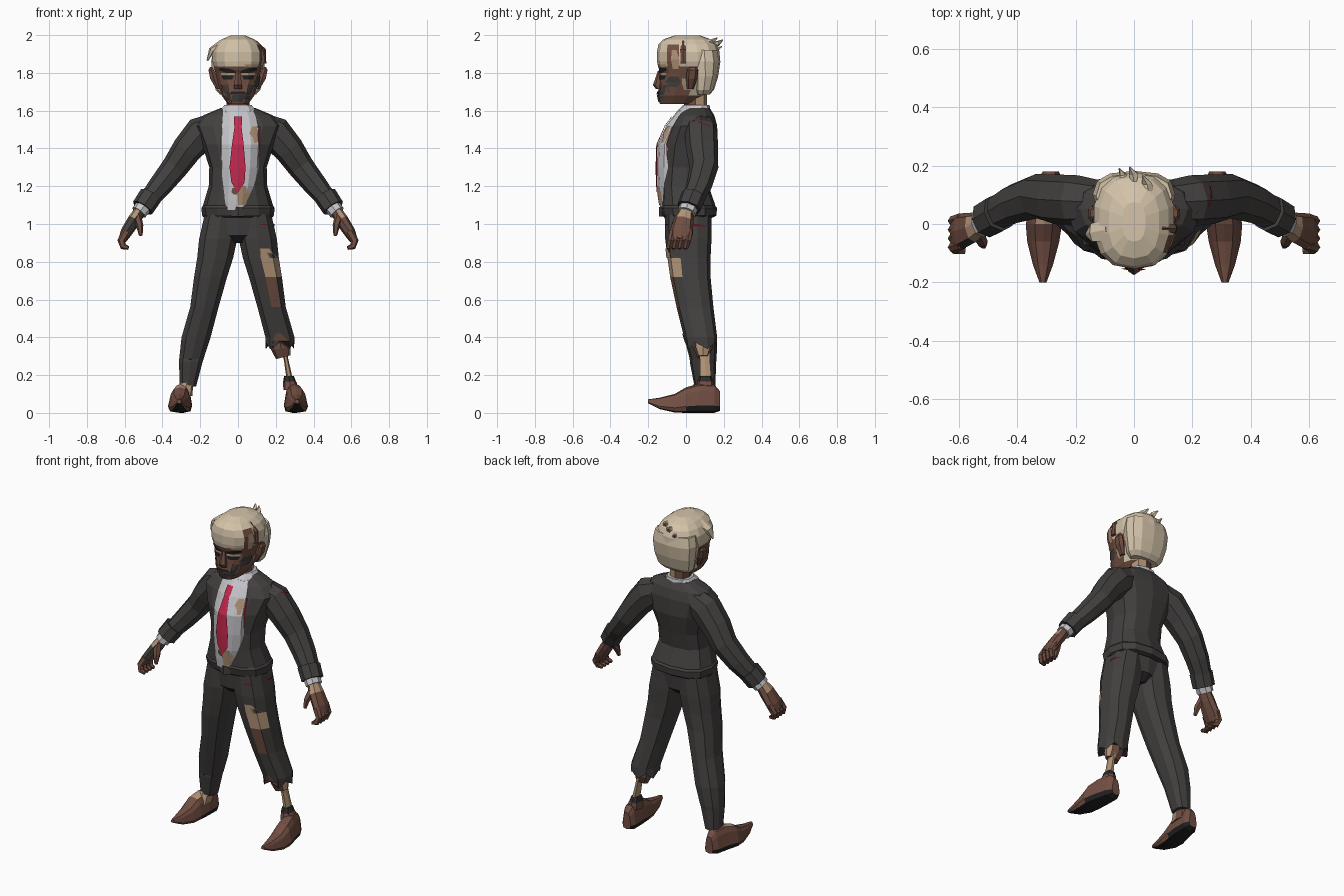
import bpy, bmesh, math
from mathutils import Vector
from mathutils.bvhtree import BVHTree

cube = bpy.data.objects.get("Cube")
if cube:
    bpy.data.objects.remove(cube, do_unlink=True)

COLOURS = {
    "suit": (.055, .051, .049), "dark_suit": (.025, .024, .024),
    "shirt": (.56, .56, .59), "tie_red": (.55, .022, .075),
    "skin": (.16, .075, .053), "tan": (.44, .29, .18),
    "hair": (.66, .55, .40), "shoe_brown": (.17, .078, .056),
    "black": (.016, .015, .016), "seam_red": (.13, .006, .012)}
MATS = {}
for key, rgb in COLOURS.items():
    m = bpy.data.materials.new(key)
    m.use_nodes = True
    m.diffuse_color = (*rgb, 1)
    bsdf = m.node_tree.nodes["Principled BSDF"]
    bsdf.inputs["Base Color"].default_value = (*rgb, 1)
    bsdf.inputs["Roughness"].default_value = .9
    MATS[key] = m


def finish(name, bm, colour, paint=None):
    """Turn a bmesh into an object; paint(centre, normal) may name a colour."""
    me = bpy.data.meshes.new(name)
    bm.normal_update()
    used = [colour]
    for f in bm.faces:
        c = (paint and paint(f.calc_center_median(), f.normal)) or colour
        if c not in used:
            used.append(c)
        f.material_index = used.index(c)
    for c in used:
        me.materials.append(MATS[c])
    bm.to_mesh(me)
    bm.free()
    ob = bpy.data.objects.new(name, me)
    bpy.context.collection.objects.link(ob)
    return ob


def skin_rings(name, rings, colour, paint):
    bm = bmesh.new()
    loops = [[bm.verts.new(p) for p in r] for r in rings]
    n = len(loops[0])
    for a, b in zip(loops, loops[1:]):
        for i in range(n):
            j = (i + 1) % n
            bm.faces.new((a[i], a[j], b[j], b[i]))
    bm.faces.new(loops[0][::-1])
    bm.faces.new(loops[-1])
    bmesh.ops.recalc_face_normals(bm, faces=bm.faces)
    return finish(name, bm, colour, paint)


def outline(sides, power):
    pts = []
    for i in range(sides):
        a = 2 * math.pi * i / sides - math.pi / 2
        pts.append([math.copysign(abs(t) ** power, t) for t in (math.cos(a), math.sin(a))])
    return pts


def loft(name, rows, colour, sides=12, power=.8, paint=None, along="z", side=1, jag=0, taper=0):
    """Rows: position along the axis, centre x, half width, low and high edge."""
    rings = []
    for k, (t, cx, r, lo, hi) in enumerate(rows):
        ring = []
        for i, (c, s) in enumerate(outline(sides, power)):
            w = (lo + hi) / 2 + s * (hi - lo) / 2
            d = t + (jag * (-1) ** i if k == 0 else 0)
            x = side * (cx + c * r * (1 - taper * (s + 1) / 2))
            ring.append((x, w, d) if along == "z" else (x, d, w))
        rings.append(ring)
    return skin_rings(name, rings, colour, paint)


def tube(name, path, colour, sides=8, paint=None, side=1):
    """Path: x, y, z, half depth, half thickness."""
    rings = []
    pts = [Vector(p[:3]) for p in path]
    for k, p in enumerate(path):
        t = (pts[min(k + 1, len(pts) - 1)] - pts[max(k - 1, 0)]).normalized()
        u = Vector((0, 1, 0))
        u = (u - t * t.dot(u)).normalized()
        v = t.cross(u)
        ring = [pts[k] + u * c * p[3] + v * s * p[4] for c, s in outline(sides, .9)]
        rings.append([(side * q.x, q.y, q.z) for q in ring])
    return skin_rings(name, rings, colour, paint)


def decal(name, target, rows, colour, axis="y", lift=.006):
    """Thin painted plate laid on a part; rows: z, left, right, top to bottom."""
    tree = BVHTree.FromPolygons([v.co for v in target.data.vertices],
                                [p.vertices for p in target.data.polygons])
    bm = bmesh.new()
    grid = []
    for z, a, b in rows:
        line = []
        for w in (a, (a + b) / 2, b):
            o, d = ((w, -2, z), (0, 1, 0)) if axis == "y" else ((2, w, z), (-1, 0, 0))
            d = Vector(d)
            hit = tree.ray_cast(Vector(o), d)[0]
            if hit is None:
                hit = tree.find_nearest(Vector((w, -.12, z) if axis == "y" else (.2, w, z)))[0]
            line.append(bm.verts.new(hit - d * lift))
        grid.append(line)
    for t, b in zip(grid, grid[1:]):
        for i in range(2):
            bm.faces.new((t[i], b[i], b[i + 1], t[i + 1]))
    return finish(name, bm, colour)


# Jacket, and the shirt front swelling out of it
jacket = loft("jacket", [
    (1.07, 0, .18, -.125, .15), (1.1, 0, .185, -.13, .155), (1.2, 0, .155, -.13, .12),
    (1.3, 0, .152, -.128, .14), (1.42, 0, .19, -.118, .168), (1.52, 0, .23, -.078, .165),
    (1.575, 0, .185, -.045, .15), (1.615, 0, .09, -.01, .125)], "suit")
shirt = loft("shirt_front", [
    (1.075, -.015, .075, -.136, 0), (1.12, -.01, .085, -.142, 0), (1.2, .002, .098, -.15, 0),
    (1.3, .008, .107, -.154, 0), (1.42, .01, .112, -.15, 0), (1.52, .01, .108, -.105, .03),
    (1.57, .006, .1, -.068, .05), (1.6, 0, .09, -.045, .07)], "shirt", power=.95)
decal("tie", shirt, [(1.57, -.02, .02), (1.53, -.022, .022), (1.52, -.018, .018),
                     (1.42, -.032, .03), (1.3, -.045, .04), (1.22, -.035, .035),
                     (1.17, -.004, .004)], "tie_red", lift=.009)
decal("chest_wound", shirt, [(1.515, .075, .1), (1.48, .06, .105), (1.455, .08, .105),
                             (1.43, .085, .1)], "tan")
decal("belly_wound", shirt, [(1.2, .01, .04), (1.16, -.005, .06), (1.1, 0, .04)], "tan")
decal("belly_cut", shirt, [(1.19, -.03, -.01), (1.17, -.035, .0), (1.155, -.02, -.005)], "skin")
decal("jacket_lining", jacket, [(1.52, .112, .12), (1.42, .108, .118), (1.34, .106, .112)],
      "seam_red", lift=.004)

# Belt and hips
loft("belt", [(1.035, 0, .182, -.115, .145), (1.045, 0, .19, -.125, .16),
              (1.085, 0, .194, -.136, .165), (1.1, 0, .183, -.128, .15)], "suit",
     paint=lambda c, n: "dark_suit" if c.z < 1.042 else None)
loft("belt_buckle", [(1.04, 0, .035, -.142, -.11), (1.09, 0, .035, -.142, -.11)],
     "suit", sides=4, power=1)
loft("hips", [(.9, 0, .07, -.06, .08), (.94, 0, .13, -.105, .125),
              (1.06, 0, .18, -.115, .14)], "suit",
     paint=lambda c, n: "dark_suit" if c.z < .93 else None)


# Trousers, the left one torn off at the shin
def torn_paint(c, n):
    if n.y < -.3 and n.x > -.2:
        if .72 < c.z < .82:
            return "tan"
        if .56 < c.z < .72 and n.x < .6:
            return "skin"


thigh = [(.72, .145, .091, -.084, .13), (.82, .121, .099, -.098, .13),
         (.92, .105, .105, -.11, .135), (1.05, .09, .09, -.11, .135)]
shin = [(.4, .222, .08, -.01, .165), (.56, .178, .078, -.05, .145)]
right_leg = loft("right_trouser", [(.14, .265, .045, .045, .155), (.27, .25, .065, .02, .16),
                                   (.285, .247, .067, .02, .162)] + shin + thigh,
                 "suit", sides=10, side=-1)
decal("right_hem_seam", right_leg, [(.288, -.305, -.2), (.28, -.305, -.2)], "black", lift=.003)
left_leg = loft("left_trouser", [(.355, .222, .078, .0, .165)] + shin + thigh, "suit",
                sides=10, paint=torn_paint, jag=.018)
decal("thigh_tear", left_leg, [(.87, .115, .165), (.85, .12, .18), (.82, .12, .21)], "tan")
decal("hem_tear", left_leg, [(.42, .2, .225), (.38, .185, .27), (.35, .18, .27)], "skin")
decal("left_pocket_seam", left_leg, [(1.0, .12, .16), (.994, .12, .16)], "seam_red", lift=.004)
decal("hip_seam", left_leg, [(1.0, .02, .06), (.988, .02, .11)], "seam_red", "x", .004)

# Stump, shin bone and ankles
tube("left_stump", [(.215, .09, .42, .055, .06), (.228, .09, .34, .05, .052),
                    (.24, .09, .295, .03, .04)], "skin",
     paint=lambda c, n: "tan" if n.x > .6 else None)
tube("shin_bone", [(.235, .095, .37, .036, .016), (.255, .1, .28, .03, .012),
                   (.275, .105, .17, .034, .017)], "tan", sides=6)
loft("left_sock", [(.12, .28, .04, .05, .15), (.16, .275, .036, .06, .145),
                   (.165, .273, .034, .06, .145), (.195, .27, .026, .07, .135)],
     "shoe_brown", sides=8, paint=lambda c, n: "dark_suit" if c.z > .163 else None)
loft("right_ankle", [(.09, .28, .038, .015, .14), (.2, .268, .035, .06, .14)], "skin",
     sides=8, side=-1, paint=lambda c, n: "tan" if n.y < 0 else None)


# Arms, cuffs, hands and shoes
def hand_paint(s):
    def rule(c, n):
        if c.z > 1.03 and n.z > .25:
            return "tan"
        if s < 0 and n.y < -.3 and c.z > .96:
            return "suit"
    return rule


def shoe_paint(s):
    def rule(c, n):
        if n.z < -.5 or (c.y > -.02 and c.z < .035):
            return "black"
        if s < 0 and 0 < c.y < .05 and n.z > .5 and c.x > -.32:
            return "tan"
    return rule


for s, word in ((1, "left"), (-1, "right")):
    sleeve = tube(word + "_sleeve", [
        (.12, .075, 1.515, .075, .075), (.195, .08, 1.48, .087, .092),
        (.27, .085, 1.395, .085, .08), (.335, .095, 1.30, .076, .07),
        (.41, .07, 1.205, .068, .062), (.475, .035, 1.125, .058, .052)], "suit", side=s)
    if s > 0:
        decal("shoulder_seam", sleeve, [(1.55, .03, .045), (1.54, .06, .075), (1.53, .09, .105),
                                        (1.515, .125, .135)], "seam_red", "x", .004)
    tube(word + "_jacket_cuff", [(.462, .04, 1.15, .066, .062), (.505, .015, 1.085, .064, .06)],
         "suit", side=s)
    tube(word + "_shirt_cuff", [(.49, .02, 1.105, .05, .045), (.525, .003, 1.06, .05, .042)],
         "shirt", side=s)
    tube(word + "_palm", [(.515, .005, 1.075, .035, .03), (.55, -.012, 1.02, .052, .035),
                          (.592, -.025, .955, .062, .031), (.612, -.03, .915, .055, .022)],
         "skin", side=s, paint=hand_paint(s))
    for i in range(4):
        y = .02 - .03 * i
        tube(f"{word}_finger_{i + 1}", [
            (.59, y, .96, .018, .022), (.618, y - .01, .91, .018, .021),
            (.607, y - .02, .88, .016, .018), (.58, y - .025, .873, .01, .01)],
            "skin", sides=6, side=s)
    tube(word + "_thumb", [(.535, -.03, 1.04, .024, .024), (.52, -.06, .99, .021, .019),
                           (.515, -.075, .94, .01, .01)], "skin", sides=6, side=s)
    loft(word + "_shoe", [
        (.18, .285, .032, .01, .115), (.15, .288, .052, 0, .15), (.07, .298, .064, 0, .155),
        (0, .309, .072, 0, .135), (-.06, .311, .064, .002, .1), (-.14, .312, .04, .02, .08),
        (-.2, .312, .014, .05, .072)], "shoe_brown", sides=10, power=.6, taper=.45,
        along="y", side=s, paint=shoe_paint(s))

# Collar and neck
loft("shirt_collar", [(1.565, 0, .1, -.06, .125), (1.6, 0, .098, -.045, .13),
                      (1.63, 0, .075, -.015, .125)], "shirt", sides=10)
loft("neck", [(1.58, 0, .06, -.01, .11), (1.72, 0, .06, -.01, .11)], "skin", sides=8,
     paint=lambda c, n: "tan" if n.x > .3 and n.y > 0 else None)


# Head with swept hair
def head_paint(c, n):
    if c.x > .09 and -.1 < c.y < -.02 and c.z < 1.95:
        return "skin"
    if c.z > 1.845 or (c.y > .05 and c.z > 1.69 and n.z > -.8):
        return "hair"


head = loft("head", [
    (1.635, 0, .055, -.138, .05), (1.68, 0, .088, -.15, .1), (1.74, 0, .108, -.143, .14),
    (1.8, 0, .122, -.138, .163), (1.835, 0, .13, -.148, .174), (1.86, 0, .138, -.153, .18),
    (1.91, 0, .14, -.154, .178), (1.95, 0, .12, -.146, .162), (1.978, 0, .088, -.118, .13),
    (1.998, 0, .04, -.06, .075)], "skin", sides=14, paint=head_paint)
loft("back_hair", [(1.685, 0, .095, .05, .125), (1.71, 0, .118, .04, .148),
                   (1.78, 0, .135, .035, .17), (1.86, 0, .142, .02, .182),
                   (1.92, 0, .13, .02, .172)], "hair", sides=12)
loft("nose", [(1.715, 0, .024, -.16, -.11), (1.735, 0, .024, -.175, -.11),
              (1.81, 0, .011, -.15, -.11)], "skin", sides=6)
for s, word in ((1, "left"), (-1, "right")):
    for part, rows, colour in (
            ("brow", [(1.826, .06, .1), (1.812, .015, .1), (1.8, .012, .06)], "black"),
            ("eyelid", [(1.799, .018, .09), (1.788, .018, .09)], "tan"),
            ("eye", [(1.787, .02, .09), (1.766, .03, .08)], "black"),
            ("jowl", [(1.735, .065, .09), (1.7, .05, .085), (1.66, .035, .06)], "suit")):
        decal(f"{word}_{part}", head, [(z, *sorted((s * a, s * b))) for z, a, b in rows], colour)
    loft(word + "_ear", [(1.715, .105, .012, .005, .04), (1.77, .128, .022, 0, .06),
                         (1.815, .142, .016, .005, .065), (1.832, .143, .006, .02, .055)],
         "skin", sides=6, side=s)
decal("forehead_rot", head, [(1.845, .03, .11), (1.832, .05, .1)], "tan")
decal("temple_rot", head, [(1.92, -.075, -.05), (1.87, -.08, -.035), (1.82, -.07, -.04)],
      "tan", "x")
decal("mouth", head, [(1.702, -.035, .035), (1.686, -.045, .045)], "black")
decal("chin_shadow", head, [(1.682, -.03, .04), (1.645, -.035, .04)], "suit")
decal("cheek_rot", head, [(1.78, -.09, -.04), (1.75, -.11, -.025), (1.725, -.09, -.05)],
      "suit", "x")
decal("jaw_rot", head, [(1.77, -.02, .02), (1.74, -.02, .03), (1.71, -.01, .03)], "tan", "x")

# Loose locks and a scalp ridge
tube("side_lock", [(-.085, -.02, 1.95, .045, .025), (-.14, -.03, 1.92, .035, .016),
                   (-.162, -.035, 1.865, .006, .005)], "hair", sides=6)
tube("scalp_ridge", [(.09, -.015, 1.965, .012, .01), (.132, -.015, 1.92, .018, .016),
                     (.138, -.015, 1.85, .016, .012)], "skin", sides=6)
for i, (x, y, z) in enumerate(((0, .195, 1.975), (-.035, .19, 1.94), (.045, .165, 1.985))):
    tube(f"back_lock_{i + 1}", [(x, .09, 1.955, .024, .03), (x, y - .025, z - .02, .014, .018),
                                (x - .015, y, z, .003, .003)], "hair", sides=5)
